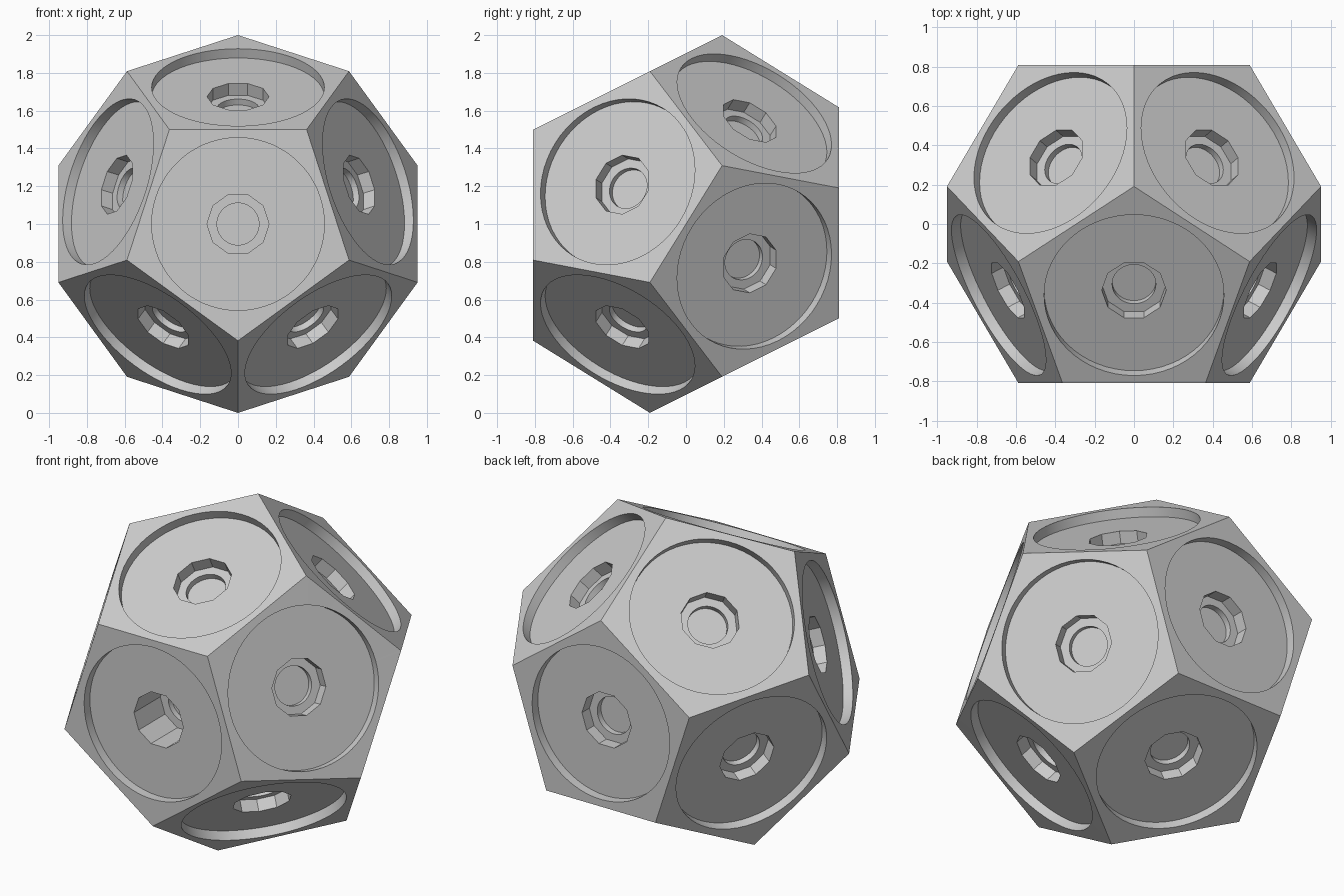
import bpy
import bmesh
from math import cos, sin, pi, radians, sqrt
from mathutils import Vector

cube = bpy.data.objects.get("Cube")
if cube:
    bpy.data.objects.remove(cube, do_unlink=True)

SEGMENTS = 60
INRADIUS = 0.809
CORNER = 0.618       # centre of a pentagon to its corner
DISH = 0.457         # round dish radius
SOCKET = 0.164       # ten-sided socket radius
BORE = 0.111         # round bore radius
DISH_DEPTH = 0.055
SOCKET_DEPTH = 0.07
FRONT_SOCKET_DEPTH = 0.25
BORE_DEPTH = 0.035

grey = bpy.data.materials.new("light_grey")
grey.use_nodes = True
grey.diffuse_color = (0.6, 0.6, 0.6, 1)
grey.node_tree.nodes["Principled BSDF"].inputs["Base Color"].default_value = (0.6, 0.6, 0.6, 1)


def polygon(sides, radius, turn=0.0):
    """Radius of a regular polygon at a given angle, as a function."""
    half = pi / sides
    return lambda t: radius * cos(half) / cos((t - turn) % (2 * half) - half)


def circle(radius):
    return lambda t: radius


def add_side(bm, normal, corner_dir, socket_depth):
    """Loft one pentagonal side inward: dish, socket, then bore."""
    across = normal.cross(corner_dir)
    dish = DISH_DEPTH
    socket = dish + socket_depth
    bore = socket + BORE_DEPTH
    pentagon = polygon(5, CORNER)
    decagon = polygon(10, SOCKET, pi / 10)
    rings = [(pentagon, 0), (circle(DISH), 0), (circle(DISH), dish),
             (decagon, dish), (decagon, socket),
             (circle(BORE), socket), (circle(BORE), bore)]
    previous = None
    for shape, depth in rings:
        ring = []
        for i in range(SEGMENTS):
            t = 2 * pi * i / SEGMENTS
            r = shape(t + 1e-7)
            ring.append(bm.verts.new(normal * (INRADIUS - depth)
                                     + corner_dir * (r * cos(t)) + across * (r * sin(t))))
        if previous:
            for i in range(SEGMENTS):
                j = (i + 1) % SEGMENTS
                bm.faces.new((previous[i], previous[j], ring[j], ring[i]))
        previous = ring
    bm.faces.new(previous)


# Front side plus its five neighbours, repeated point-symmetrically at the back
front = Vector((0, -1, 0))
sides = [(front, Vector((0, 0, -1)))]
for k in range(5):
    a = radians(90 + 72 * k)
    n = Vector((2 * cos(a), -1, 2 * sin(a))) / sqrt(5)
    sides.append((n, (n * front.dot(n) - front).normalized()))
sides += [(-n, -c) for n, c in sides]

bm = bmesh.new()
for index, (n, c) in enumerate(sides):
    add_side(bm, n, c, FRONT_SOCKET_DEPTH if index == 0 else SOCKET_DEPTH)
bmesh.ops.remove_doubles(bm, verts=bm.verts, dist=0.001)
bmesh.ops.recalc_face_normals(bm, faces=bm.faces)

mesh = bpy.data.meshes.new("twelve_sided_body")
bm.to_mesh(mesh)
bm.free()
mesh.materials.append(grey)
body = bpy.data.objects.new("twelve_sided_body", mesh)
body.location.z = 1.0
bpy.context.collection.objects.link(body)

# Smooth round walls, crisp edges elsewhere
bpy.ops.object.select_all(action='DESELECT')
body.select_set(True)
bpy.context.view_layer.objects.active = body
bpy.ops.object.shade_smooth_by_angle(angle=radians(25))
